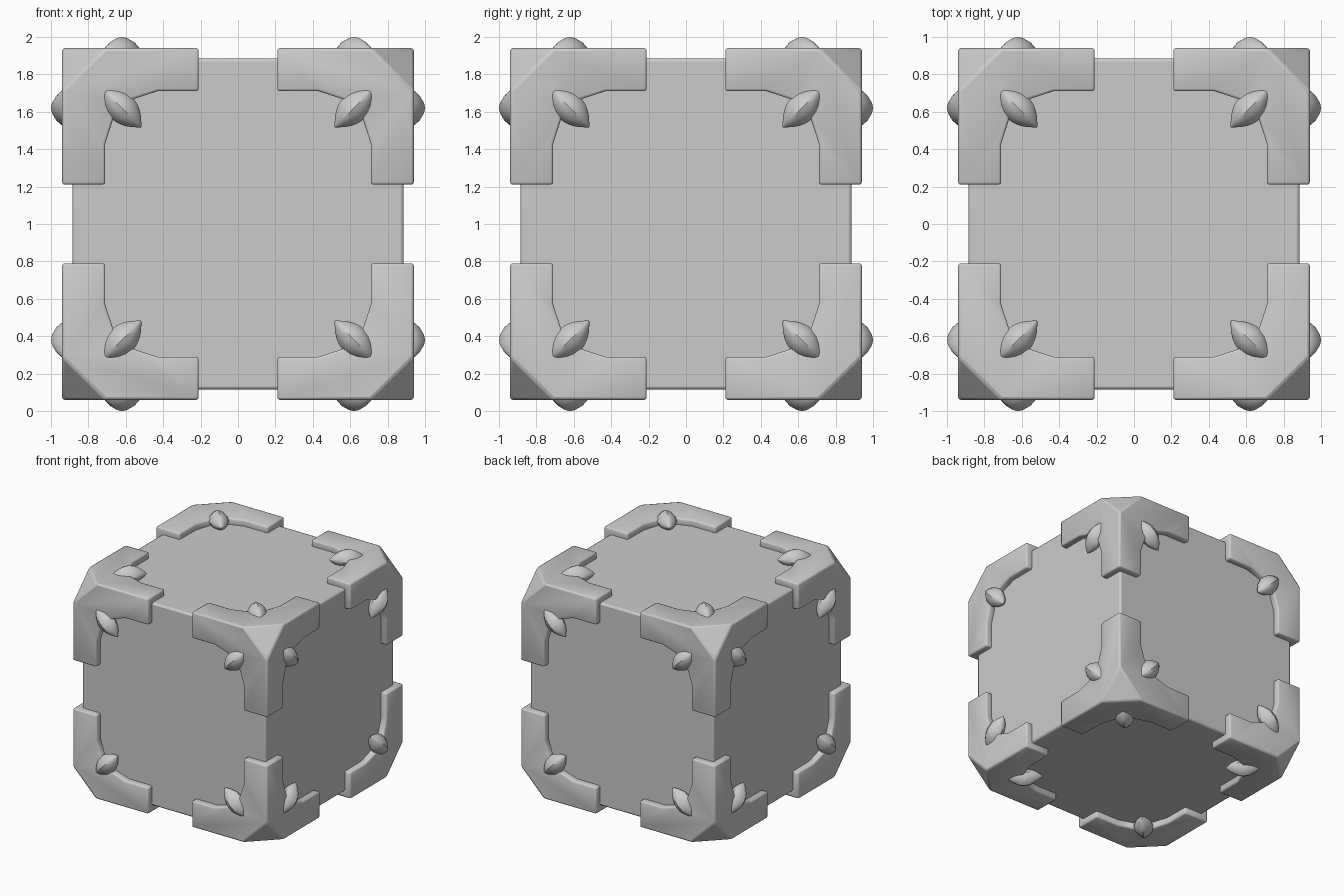
import bpy, bmesh, math
from mathutils import Vector

if "Cube" in bpy.data.objects:
    bpy.data.objects.remove(bpy.data.objects["Cube"])

CENTRE = (0, 0, 1)
BODY, OUTER, CHAMFER = 0.885, 0.94, 0.23


def make_object(name, bm):
    bmesh.ops.remove_doubles(bm, verts=bm.verts, dist=1e-4)
    bmesh.ops.recalc_face_normals(bm, faces=bm.faces)
    mesh = bpy.data.meshes.new(name)
    bm.to_mesh(mesh)
    bm.free()
    obj = bpy.data.objects.new(name, mesh)
    obj.location = CENTRE
    bpy.context.collection.objects.link(obj)
    return obj


def add_bevel(obj, width, segments=2):
    m = obj.modifiers.new("soft_edges", 'BEVEL')
    m.width, m.segments = width, segments
    m.limit_method, m.angle_limit = 'ANGLE', math.radians(32)


def add_mirror(obj):
    m = obj.modifiers.new("all_corners", 'MIRROR')
    m.use_axis = (True, True, True)
    m.use_mirror_merge = False


def smooth(obj, angle):
    bpy.ops.object.select_all(action='DESELECT')
    obj.select_set(True)
    bpy.context.view_layer.objects.active = obj
    bpy.ops.object.shade_smooth_by_angle(angle=math.radians(angle))


def on_face(axis, u, v, n):
    """Place face coordinates (u, v) at height n on one of three faces."""
    p = [0, 0, 0]
    p[axis], p[(axis + 1) % 3], p[(axis + 2) % 3] = n, u, v
    return Vector(p)


# Main block, corners cut so they stay under the corner guards
bm = bmesh.new()
bmesh.ops.create_cube(bm, size=2 * BODY)
bmesh.ops.bevel(bm, geom=bm.verts[:], offset=0.22, segments=1, affect='VERTICES')
body = make_object("body_block", bm)
add_bevel(body, 0.015)
smooth(body, 30)

# Corner guards: three L-shaped plates and a chamfer triangle, thickened inward
c = OUTER - CHAMFER
half = [(OUTER, c), (OUTER, 0.21), (0.71, 0.21), (0.71, 0.43), (0.668, 0.56)]
outline = half + [(v, u) for u, v in reversed(half)]
bm = bmesh.new()
for axis in range(3):
    bm.faces.new([bm.verts.new(on_face(axis, u, v, OUTER)) for u, v in outline])
bm.faces.new([bm.verts.new(on_face(a, OUTER, OUTER, c)) for a in range(3)])
guards = make_object("corner_guards", bm)
if guards.data.polygons[0].normal.x < 0:
    guards.data.flip_normals()
solid = guards.modifiers.new("thickness", 'SOLIDIFY')
solid.thickness, solid.offset, solid.use_even_offset = 0.075, -1, True
add_bevel(guards, 0.014)
add_mirror(guards)
smooth(guards, 30)

# Seed-shaped studs lying along each face diagonal
LENGTH, RADIUS, RINGS, SIDES = 0.145, 0.08, 12, 16
bm = bmesh.new()
for axis in range(3):
    mid = on_face(axis, 0.62, 0.62, 0.92)
    along = on_face(axis, 1, 1, 0).normalized()
    across = on_face(axis, 1, -1, 0).normalized()
    up = on_face(axis, 0, 0, 1)
    rings = []
    for i in range(RINGS + 1):
        t = -math.cos(math.pi * i / RINGS)
        r = RADIUS * max(1 - t * t, 0.01)
        ring = []
        for k in range(SIDES):
            a = math.tau * k / SIDES
            s, co = math.sin(a), math.cos(a)
            q = r / (abs(s) ** 1.5 + abs(co) ** 1.5) ** (1 / 1.5)
            ring.append(bm.verts.new(mid + along * t * LENGTH + across * co * q + up * s * q))
        rings.append(ring)
    for a, b in zip(rings, rings[1:]):
        for k in range(SIDES):
            j = (k + 1) % SIDES
            bm.faces.new((a[k], a[j], b[j], b[k]))
    bm.faces.new(rings[0])
    bm.faces.new(rings[-1])
studs = make_object("seed_studs", bm)
add_mirror(studs)
smooth(studs, 40)
